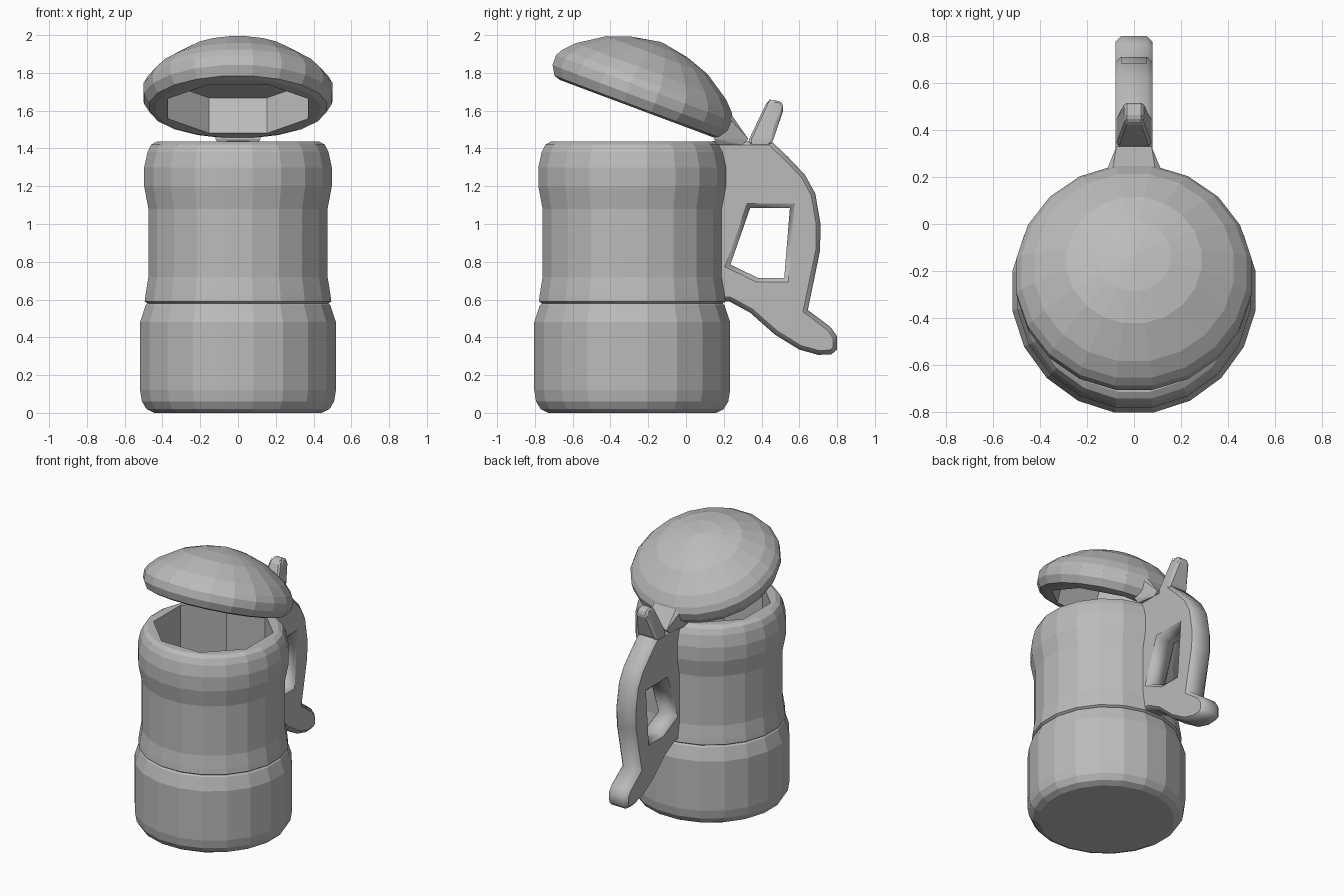
import bpy, bmesh
from math import pi, cos, sin, radians
from mathutils import Vector

cube = bpy.data.objects.get("Cube")
if cube:
    bpy.data.objects.remove(cube, do_unlink=True)

GREY = (0.5, 0.5, 0.5, 1)
grey = bpy.data.materials.new("plain_grey")
grey.use_nodes = True
grey.diffuse_color = GREY
grey.node_tree.nodes["Principled BSDF"].inputs["Base Color"].default_value = GREY

SIDES = 20
BODY_Y = -0.285


def add_mesh(name, bm):
    bmesh.ops.recalc_face_normals(bm, faces=bm.faces)
    mesh = bpy.data.meshes.new(name)
    bm.to_mesh(mesh)
    bm.free()
    mesh.materials.append(grey)
    ob = bpy.data.objects.new(name, mesh)
    bpy.context.collection.objects.link(ob)
    return ob


def lathe(name, profile, sides):
    """Closed solid turned from (radius, height) points, flat side to the front."""
    bm = bmesh.new()
    rings = []
    for r, z in profile:
        angles = [2 * pi * (i + 0.5) / sides + pi / 2 for i in range(sides)]
        rings.append([bm.verts.new((r * cos(a), r * sin(a), z)) for a in angles])
    for low, high in zip(rings, rings[1:]):
        for i in range(sides):
            j = (i + 1) % sides
            bm.faces.new((low[i], low[j], high[j], high[i]))
    bm.faces.new(rings[0])
    bm.faces.new(rings[-1])
    return add_mesh(name, bm)


def hollow(ob, radius, low, high):
    """Cut an eight-sided cavity out of a turned part."""
    cutter = lathe("cavity_cutter", [(radius, low), (radius, high)], 8)
    cutter.hide_render = True
    mod = ob.modifiers.new("cavity", "BOOLEAN")
    mod.operation = "DIFFERENCE"
    mod.solver = "EXACT"
    mod.object = cutter
    bpy.context.view_layer.objects.active = ob
    bpy.ops.object.modifier_apply(modifier=mod.name)
    bpy.data.objects.remove(cutter, do_unlink=True)


def mirrored_hull(name, points, bevel):
    """Convex block from points given on the +x side."""
    bm = bmesh.new()
    for x, y, z in points:
        for side in (1, -1):
            bm.verts.new((x * side, y, z))
    bmesh.ops.convex_hull(bm, input=bm.verts)
    bmesh.ops.dissolve_limit(bm, angle_limit=0.02, verts=bm.verts, edges=bm.edges)
    if bevel:
        bmesh.ops.bevel(bm, geom=bm.edges[:], offset=bevel, segments=1, affect="EDGES")
    return add_mesh(name, bm)


# Mug body: wide foot, narrow waist and rounded rim
body = lathe("mug_body", [
    (0.45, 0), (0.49, 0.02), (0.515, 0.06), (0.525, 0.12), (0.525, 0.48),
    (0.495, 0.57), (0.485, 0.58), (0.5, 0.59), (0.495, 0.63), (0.48, 0.72),
    (0.48, 1.08), (0.503, 1.2), (0.503, 1.3), (0.485, 1.38), (0.465, 1.42),
    (0.435, 1.437)], SIDES)
hollow(body, 0.405, 0.15, 1.6)
body.location.y = BODY_Y

# Domed lid, tipped open towards the handle
lid = lathe("lid", [
    (0.44, 0), (0.475, 0.01), (0.505, 0.06), (0.507, 0.115), (0.485, 0.155),
    (0.43, 0.212), (0.29, 0.303), (0.16, 0.348), (0.01, 0.375)], SIDES)
hollow(lid, 0.4, -0.2, 0.2)
lid.location = (0, -0.26, 1.61)
lid.rotation_euler.x = radians(-20.5)

# Hinge wedge between the lid and the handle
mirrored_hull("lid_hinge", [
    (0.1, 0.17, 1.68), (0.12, 0.22, 1.57), (0.12, 0.15, 1.45),
    (0.075, 0.33, 1.45), (0.075, 0.3, 1.42), (0.1, 0.16, 1.42)], 0)

# Thumb lever
mirrored_hull("thumb_lever", [
    (0.075, 0.33, 1.44), (0.075, 0.46, 1.44), (0.075, 0.42, 1.38), (0.075, 0.36, 1.38),
    (0.04, 0.425, 1.64), (0.04, 0.455, 1.658), (0.04, 0.505, 1.648),
    (0.04, 0.518, 1.61)], 0.01)

# Handle with a grip opening and a flared tail, drawn in the side plane
outer = [(0.14, 1.44), (0.45, 1.44), (0.54, 1.355), (0.63, 1.26), (0.685, 1.16),
         (0.712, 1.0), (0.71, 0.86), (0.645, 0.545), (0.765, 0.455), (0.8, 0.405),
         (0.8, 0.335), (0.77, 0.31), (0.7, 0.307), (0.6, 0.335), (0.47, 0.415),
         (0.34, 0.53), (0.23, 0.59), (0.14, 0.59)]
opening = [(0.34, 1.085), (0.55, 1.085), (0.52, 0.715), (0.38, 0.715), (0.235, 0.785)]
curve = bpy.data.curves.new("handle", "CURVE")
curve.dimensions = "2D"
curve.fill_mode = "BOTH"
curve.extrude = 0.055
curve.bevel_depth = 0.023
curve.bevel_resolution = 0
curve.offset = -0.023
for outline in (outer, opening):
    spline = curve.splines.new("POLY")
    spline.points.add(len(outline) - 1)
    for point, (y, z) in zip(spline.points, outline):
        point.co = (y, z, 0, 1)
    spline.use_cyclic_u = True
curve.materials.append(grey)
handle = bpy.data.objects.new("handle", curve)
bpy.context.collection.objects.link(handle)
handle.rotation_euler = (pi / 2, 0, pi / 2)
bpy.ops.object.select_all(action="DESELECT")
handle.select_set(True)
bpy.context.view_layer.objects.active = handle
bpy.ops.object.convert(target="MESH")
